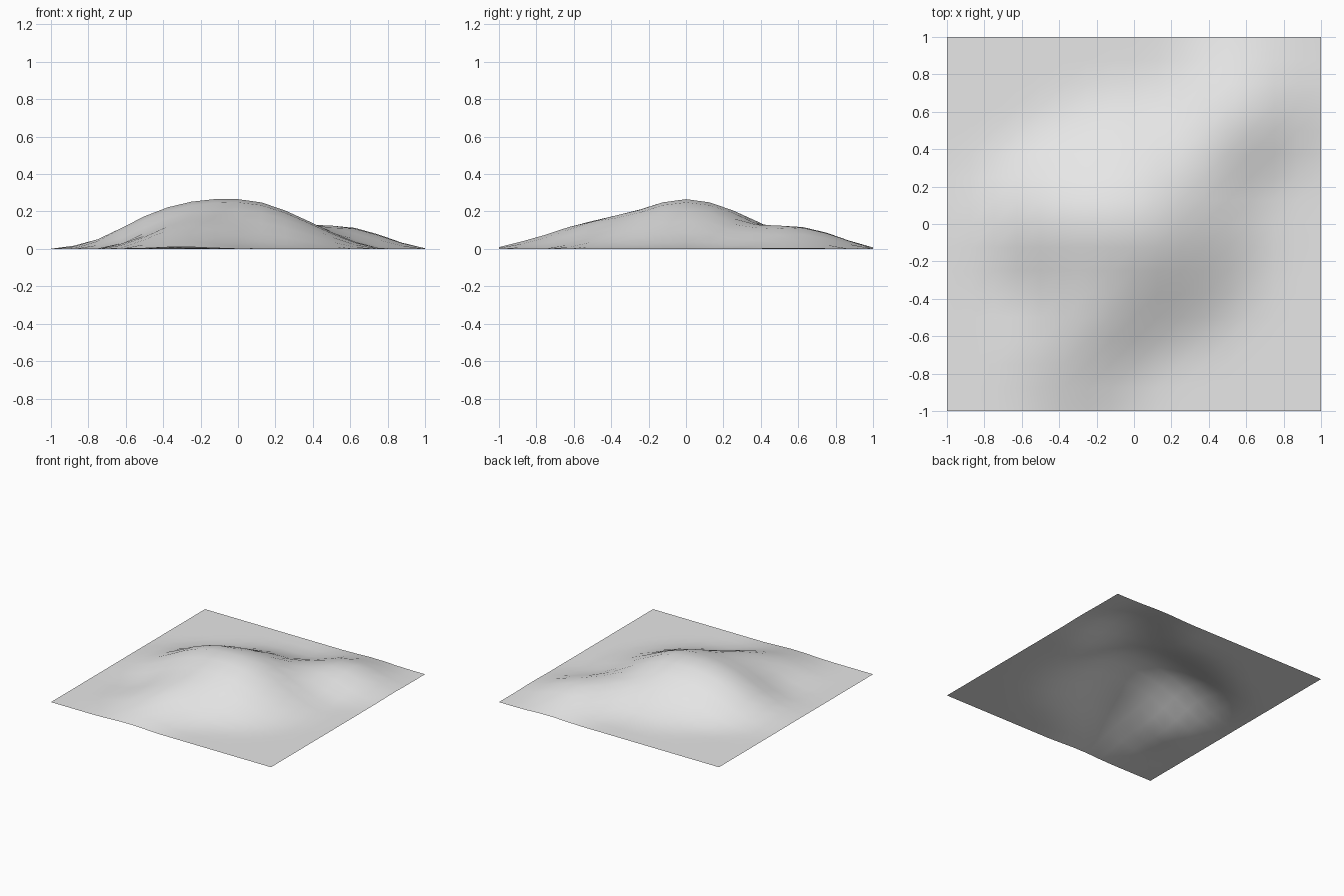
import bpy
import bmesh
from mathutils import Vector

# Remove the default cube
cube = bpy.data.objects.get("Cube")
if cube:
    bpy.data.objects.remove(cube, do_unlink=True)

# Hills: centre x, centre y, height, radius
HILLS = [
    (0.0, 0.0, 0.265, 0.82),     # main peak
    (-0.5, 0.02, 0.085, 0.53),   # side shoulder
    (0.55, 0.58, 0.122, 0.5),    # back hill
    (-0.3, -0.6, 0.098, 0.5),    # front hill
]


def falloff(distance, radius):
    """Smooth bell from one at the centre to zero at the radius."""
    t = max(0.0, 1.0 - distance / radius)
    return t * t * (3.0 - 2.0 * t)


def ground_height(point):
    return sum(h * falloff((point - Vector((x, y))).length, r)
               for x, y, h, r in HILLS)


# Matte grey ground colour
grey = bpy.data.materials.new("light_grey")
grey.use_nodes = True
colour = (0.8, 0.8, 0.8, 1.0)
grey.diffuse_color = colour
grey.node_tree.nodes["Principled BSDF"].inputs["Base Color"].default_value = colour

# Square sheet raised into rolling hills
bm = bmesh.new()
bmesh.ops.create_grid(bm, x_segments=16, y_segments=16, size=1.0)
for vert in bm.verts:
    vert.co.z = ground_height(vert.co.xy)
for face in bm.faces:
    face.smooth = True
mesh = bpy.data.meshes.new("hilly_ground")
bm.to_mesh(mesh)
bm.free()
mesh.materials.append(grey)
ground = bpy.data.objects.new("hilly_ground", mesh)
bpy.context.collection.objects.link(ground)
